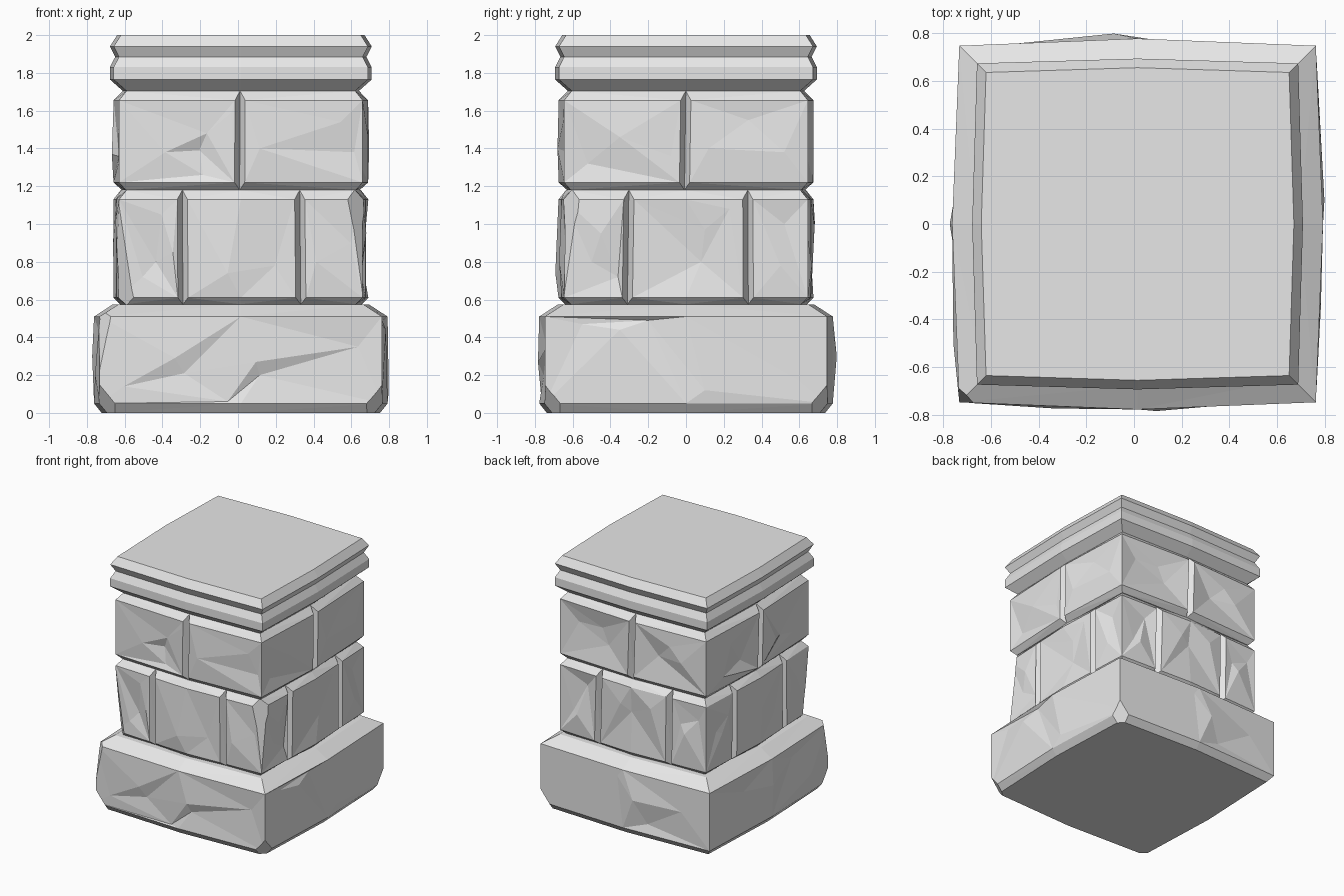
import bpy
import bmesh
import random
from math import pi
from mathutils import Matrix, Vector
from mathutils.geometry import delaunay_2d_cdt

random.seed(4)
if "Cube" in bpy.data.objects:
    bpy.data.objects.remove(bpy.data.objects["Cube"])

CENTRE = Vector((0.015, 0, 0))

stone = bpy.data.materials.new("light_grey_stone")
stone.use_nodes = True
stone.diffuse_color = (0.8, 0.8, 0.8, 1)
stone.node_tree.nodes["Principled BSDF"].inputs["Base Color"].default_value = (0.8, 0.8, 0.8, 1)


def finish(bm, name):
    bmesh.ops.recalc_face_normals(bm, faces=bm.faces)
    mesh = bpy.data.meshes.new(name)
    bm.to_mesh(mesh)
    bm.free()
    mesh.materials.append(stone)
    obj = bpy.data.objects.new(name, mesh)
    obj.location = CENTRE
    bpy.context.collection.objects.link(obj)


def close_holes(bm):
    rim = [e for e in bm.edges if e.is_boundary]
    bmesh.ops.holes_fill(bm, edges=rim, sides=0)


def knock_corner(bm, point, normal):
    """Slice a sliver off a corner and close the cut."""
    geom = bm.verts[:] + bm.edges[:] + bm.faces[:]
    bmesh.ops.bisect_plane(bm, geom=geom, plane_co=point, plane_no=Vector(normal).normalized(),
                           clear_outer=True)
    close_holes(bm)


def random_chips(bounds, z0, z1):
    chips = []
    for a, b in zip(bounds, bounds[1:]):
        for part in (0.3, 0.5, 0.72):
            u = a + (b - a) * (part + random.uniform(-0.07, 0.07))
            z = z0 + (z1 - z0) * random.uniform(0.25, 0.78)
            chips.append((u, z, random.uniform(-0.02, 0.035)))
    return chips


def wall_side(bm, k, half, z0, z1, low, high, in0, in1, grooves, chips, bow):
    """One chiselled wall: bevelled block panels split by V grooves, with chips (u, z, depth)."""
    points, edges = [], []

    def add(u, z, depth):
        points.append((u, z, depth))
        return len(points) - 1

    # Upper and lower rims
    for u in (-half, half):
        add(u, z0, in0)
        add(u, z1, in1)
    if 0 not in grooves:
        for z, d in ((z0, in0), (z0 + low, 0), (z1 - high, 0), (z1, in1)):
            add(0, z, d)
    # Grooves between blocks
    lines = []
    for g in grooves:
        foot, head = (g + random.uniform(-0.012, 0.012) for _ in range(2))
        edges.append((add(foot, z0, in0 + 0.01), add(head, z1, in1 + 0.01)))
        lines.append((foot, head))
    # Block panels
    lines = [(-half, -half)] + lines + [(half, half)]
    for i, (a, b) in enumerate(zip(lines, lines[1:])):
        left = 0 if i == 0 else 0.027
        right = 0 if i == len(lines) - 2 else 0.027
        quad = [add(a[0] + left, z0 + low, 0), add(b[0] - right, z0 + low, 0),
                add(b[1] - right, z1 - high, 0), add(a[1] + left, z1 - high, 0)]
        edges += [(quad[j], quad[(j + 1) % 4]) for j in range(4)]
    for chip in chips:
        add(*chip)

    flat, _, tris, source, _, _ = delaunay_2d_cdt(
        [Vector(p[:2]) for p in points], edges, [], 0, 1e-5)
    turn = Matrix.Rotation(k * pi / 2, 3, "Z")
    verts = []
    for p, src in zip(flat, source):
        depth = points[src[0]][2] if src else 0
        u = p.x
        out = half - depth + bow * (1 - abs(u) / half)
        if abs(u) > half - 1e-4:
            u = (half - depth) * (1 if u > 0 else -1)
        verts.append(bm.verts.new(turn @ Vector((u, -out, p.y))))
    for t in tris:
        bm.faces.new([verts[i] for i in t])


def course(name, half, z0, z1, bevels, insets, grooves, chips, bow=0.03, knocks=()):
    bm = bmesh.new()
    bounds = [-half] + grooves + [half]
    for k in range(4):
        marks = chips[k] if k < len(chips) else random_chips(bounds, z0, z1)
        wall_side(bm, k, half, z0, z1, *bevels, *insets, grooves, marks, bow)
    bmesh.ops.remove_doubles(bm, verts=bm.verts, dist=1e-4)
    close_holes(bm)
    for point, normal in knocks:
        knock_corner(bm, point, normal)
    finish(bm, name)


# Plinth: one broad block with a sloping ledge and worn lower corners
plinth_chips = [
    [(-0.62, 0.14, 0), (-0.35, 0.29, -0.01), (-0.3, 0.21, 0.02), (-0.07, 0.06, 0.01),
     (0.08, 0.27, -0.01), (0.1, 0.2, 0.02), (0.62, 0.35, 0.015)],
    [(-0.55, 0.47, 0.01), (-0.2, 0.49, 0.02), (-0.35, 0.44, -0.005), (0.1, 0.12, -0.01),
     (0.6, 0.17, 0)],
    [(-0.05, 0.45, 0), (0.1, 0.3, -0.025), (0.2, 0.12, 0.02), (0.5, 0.3, 0)],
    [(-0.3, 0.35, 0.03), (0, 0.3, -0.01), (0.3, 0.4, 0.025), (0.5, 0.2, -0.015)],
]
worn = [((sx * 0.72, sy * 0.72, 0.08), (sx, sy, -0.8)) for sx, sy in ((1, 1), (-1, -1), (1, -1))]
worn.append(((-0.73, -0.73, 0.4), (-1, -1, 0.2)))
course("plinth", 0.747, 0, 0.575, (0.05, 0.065), (0.04, 0.1), [], plinth_chips, knocks=worn)

# Middle course: three blocks on each side
middle_chips = [
    [(-0.42, 1.05, 0), (-0.45, 0.8, 0.03), (-0.52, 0.72, 0.005), (-0.36, 0.85, -0.01),
     (-0.07, 0.74, -0.02), (0.18, 0.78, 0.01), (0.4, 0.8, -0.015), (0.58, 0.9, 0.01)],
    [(-0.45, 0.95, -0.01), (-0.36, 0.72, 0.02), (-0.5, 0.8, 0.01), (0.08, 0.8, 0.03),
     (0.1, 0.97, 0.01), (0.23, 1.08, 0), (0.5, 0.78, -0.01), (0.52, 1, 0.02)],
]
course("middle_course", 0.645, 0.575, 1.18, (0.035, 0.05), (0.035, 0.04),
       [-0.3, 0.32], middle_chips,
       knocks=[((-0.63, -0.63, 0.9), (-1, -1, -0.15)), ((0.632, -0.632, 0.8), (1, -1, 0.15))])

# Upper course: two blocks on each side
upper_chips = [
    [(-0.4, 1.38, 0), (-0.22, 1.39, 0.035), (-0.18, 1.48, 0.01), (-0.05, 1.59, 0),
     (-0.2, 1.26, 0.02), (0.1, 1.4, -0.01), (0.53, 1.54, 0), (0.6, 1.38, 0.02)],
    [(-0.35, 1.46, -0.015), (-0.08, 1.36, 0), (-0.52, 1.32, 0.02), (0.12, 1.4, -0.01),
     (0.33, 1.55, 0.01), (0.52, 1.38, -0.01)],
]
course("upper_course", 0.645, 1.18, 1.705, (0.04, 0.05), (0.035, 0.04), [0], upper_chips)

# Cap: two stacked mouldings lofted through slightly bowed squares
bm = bmesh.new()
rings = []
for z, half in ((1.7, 0.6), (1.765, 0.673), (1.83, 0.673), (1.885, 0.645), (1.94, 0.673), (2, 0.635)):
    ring = []
    for k in range(4):
        turn = Matrix.Rotation(k * pi / 2, 3, "Z")
        ring += [bm.verts.new(turn @ Vector(p))
                 for p in ((-half, -half, z), (0, -half - 0.02, z))]
    rings.append(ring)
for lower, upper in zip(rings, rings[1:]):
    for i in range(len(lower)):
        j = (i + 1) % len(lower)
        bm.faces.new((lower[i], lower[j], upper[j], upper[i]))
close_holes(bm)
finish(bm, "cap_moulding")
